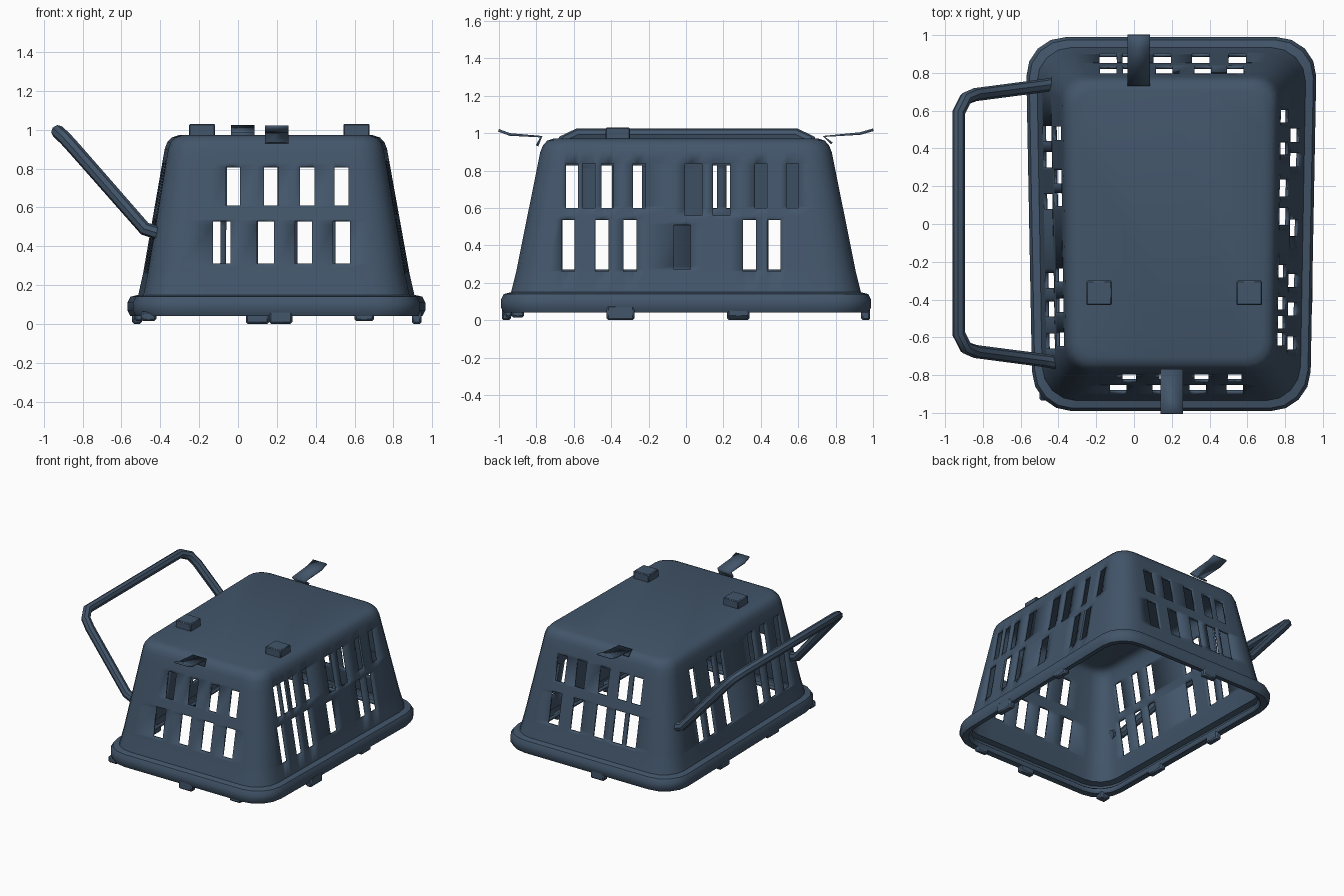
import bpy, bmesh, math

if "Cube" in bpy.data.objects:
    bpy.data.objects.remove(bpy.data.objects["Cube"])

mat = bpy.data.materials.new("slate blue plastic")
mat.diffuse_color = (0.055, 0.092, 0.145, 1)
mat.use_nodes = True
mat.node_tree.nodes["Principled BSDF"].inputs["Base Color"].default_value = mat.diffuse_color


def finish(name, bm, thickness=0, angle=40):
    bmesh.ops.remove_doubles(bm, verts=bm.verts, dist=0.0005)
    me = bpy.data.meshes.new(name)
    bm.to_mesh(me)
    bm.free()
    ob = bpy.data.objects.new(name, me)
    bpy.context.collection.objects.link(ob)
    me.materials.append(mat)
    if thickness:
        m = ob.modifiers.new("thickness", "SOLIDIFY")
        m.thickness, m.offset = thickness, -1
    bpy.ops.object.select_all(action='DESELECT')
    ob.select_set(True)
    bpy.context.view_layer.objects.active = ob
    bpy.ops.object.shade_smooth_by_angle(angle=math.radians(angle))
    return ob


def row(centres, w, z0, z1):
    return [(c - w / 2, c + w / 2, z0, z1) for c in centres]


# Slots per wall: (from, to, bottom, top) along the wall
slots = {
    "front": row([-.03, .17, .36, .54], .075, .61, .81) + row([-.09, .14, .34, .54], .09, .31, .53),
    "right": row([-.61, -.52, -.42, -.25, .40, .57], .065, .60, .84) + row([.04, .19], .09, .56, .84)
             + row([-.63, -.45, -.30, .34, .47], .07, .26, .54) + row([-.02], .09, .27, .51),
    "back": row([-.13, -.01, .16, .36, .53], .085, .61, .81) + row([-.13, -.01, .15, .35, .54], .09, .29, .53),
    "left": row([-.61, -.43, -.27, .13, .25, .48], .07, .60, .83) + row([-.62, -.45, -.30, .12, .34, .48], .08, .27, .54),
}
breaks = {s: sorted({round(v, 4) for q in slots[s] for v in q[:2]}) for s in slots}
levels = sorted({v for s in slots.values() for q in s for v in q[2:]})


def wall(z):
    t = (z - .15) / .77
    return (-.495 + .13 * t, .89 - .135 * t, .93 - .155 * t, .18 - .055 * t)


def ring(z, grow=0):
    """Rounded rectangle with extra points at the slot edges."""
    x0, x1, hy, r = wall(max(z, .15))
    x0, x1, hy, r = x0 - grow, x1 + grow, hy + grow, max(r + grow * .5, .05)
    pts, tags = [], []

    def side(name, lo, hi, place, rev):
        us = [lo] + [min(max(u, lo), hi) for u in breaks[name]] + [hi]
        raw = [-9] + breaks[name] + [9]
        if rev:
            us, raw = us[::-1], raw[::-1]
        for i, u in enumerate(us):
            pts.append(place(u))
            tags.append((name, (raw[i] + raw[i + 1]) / 2) if i + 1 < len(us) else None)

    def corner(cx, cy, a):
        for k in range(1, 4):
            t = math.radians(a + 22.5 * k)
            pts.append((cx + r * math.cos(t), cy + r * math.sin(t)))
            tags.append(None)

    side("front", x0 + r, x1 - r, lambda u: (u, -hy), False)
    corner(x1 - r, -hy + r, 270)
    side("right", -hy + r, hy - r, lambda u: (x1, u), False)
    corner(x1 - r, hy - r, 0)
    side("back", x0 + r, x1 - r, lambda u: (u, hy), True)
    corner(x0 + r, hy - r, 90)
    side("left", -hy + r, hy - r, lambda u: (x0, u), True)
    corner(x0 + r, -hy + r, 180)
    # slightly wider toward the back
    return [(.2 + (x - .2) * (1 + .025 * y), y, z) for x, y in pts], tags


# Basket: rolled rim, slotted tapering walls and closed top in one shell
profile = [(.07, -.015), (.045, .005), (.04, .045), (.07, .06), (.11, .06), (.14, .045), (.15, .005)]
profile += [(z, 0) for z in levels] + [(.90, 0), (.935, -.007), (.96, -.025), (.972, -.06)]
bm = bmesh.new()
rings = []
for z, grow in profile:
    pts, tags = ring(z, grow)
    rings.append([bm.verts.new(p) for p in pts])
n = len(tags)
for j in range(len(rings) - 1):
    zm = (profile[j][0] + profile[j + 1][0]) / 2
    for i in range(n):
        if tags[i]:
            name, u = tags[i]
            if any(a < u < b and c < zm < d for a, b, c, d in slots[name]):
                continue
        k = (i + 1) % n
        bm.faces.new((rings[j][i], rings[j][k], rings[j + 1][k], rings[j + 1][i]))
bm.faces.new(rings[-1])
finish("basket_shell", bm, .018)


def box(name, centre, size, bevel=0):
    bm = bmesh.new()
    bmesh.ops.create_cube(bm, size=1)
    for v in bm.verts:
        v.co = [c + a * s for c, a, s in zip(centre, v.co, size)]
    if bevel:
        bmesh.ops.bevel(bm, geom=bm.edges[:], offset=bevel, segments=1, affect='EDGES')
    return finish(name, bm)


# Square feet on the closed face
for i, x in enumerate((-.185, .61)):
    box(f"foot_pad_{i + 1}", (x, -.365, .995), (.135, .13, .07), .006)

# Small lugs under the rim
lugs = [(.22, -.96, .12, .05), (.65, -.95, .1, .04), (.1, .96, .12, .05), (-.46, -.90, .08, .07),
        (.92, -.35, .05, .15), (.92, .28, .05, .12), (-.52, .28, .05, .12), (-.51, -.35, .05, .15)]
for i, (x, y, sx, sy) in enumerate(lugs):
    box(f"rim_lug_{i + 1}", (x, y, .04), (sx, sy, .05 if i % 2 else .08), .01)


# Bent latch strips at the front and back of the top
def latch(name, x, profile):
    bm = bmesh.new()
    cols = [[bm.verts.new((x + s * .06, y, z)) for y, z in profile] for s in (-1, 1)]
    for i in range(len(profile) - 1):
        bm.faces.new((cols[0][i], cols[1][i], cols[1][i + 1], cols[0][i + 1]))
    bmesh.ops.recalc_face_normals(bm, faces=bm.faces)
    finish(name, bm, .014)


latch("front_latch", .2, [(-.79, .93), (-.768, .985), (-.94, 1.0), (-1, 1.022)])
latch("back_latch", .025, [(.775, .94), (.73, .985), (.93, 1.005), (1, 1.025)])

# Bail handle on the left side
half = [(-.40, .745, .465), (-.48, .732, .49), (-.84, .685, .90), (-.89, .665, .955), (-.928, .59, .99)]
path = half + [(x, -y + .01, z) for x, y, z in reversed(half)]
cu = bpy.data.curves.new("handle", 'CURVE')
cu.dimensions = '3D'
cu.bevel_depth = .035
cu.bevel_resolution = 2
cu.use_fill_caps = True
sp = cu.splines.new('POLY')
sp.points.add(len(path) - 1)
for p, co in zip(sp.points, path):
    p.co = (*co, 1)
tmp = bpy.data.objects.new("handle_path", cu)
bpy.context.collection.objects.link(tmp)
bpy.context.view_layer.update()
bm = bmesh.new()
bm.from_mesh(tmp.to_mesh())
tmp.to_mesh_clear()
bpy.data.objects.remove(tmp)
finish("carry_handle", bm)
